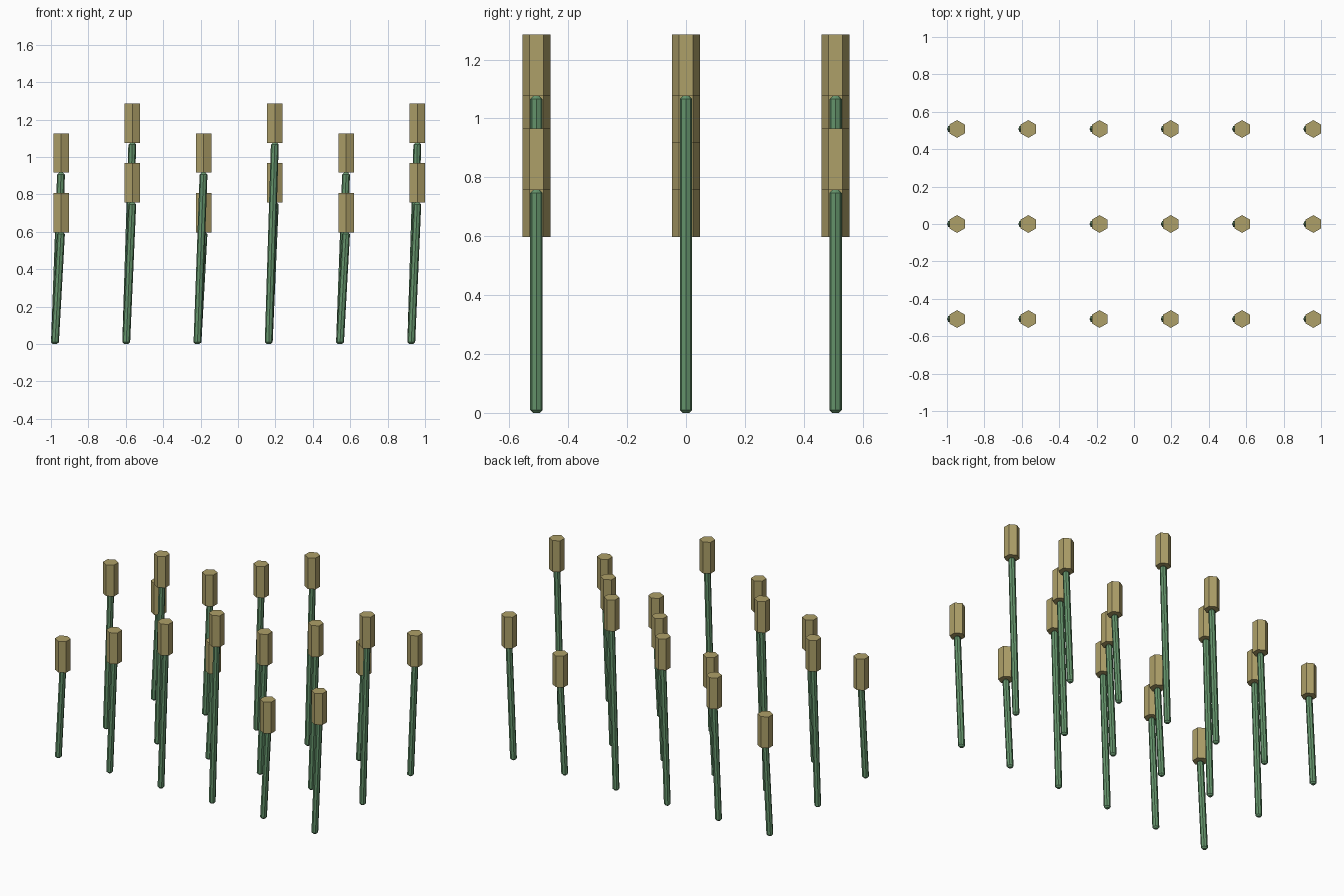
import bpy, bmesh, math
from mathutils import Vector

if "Cube" in bpy.data.objects:
    bpy.data.objects.remove(bpy.data.objects["Cube"])

def material(name, rgb):
    m = bpy.data.materials.new(name)
    m.diffuse_color = (*rgb, 1)
    m.use_nodes = True
    m.node_tree.nodes["Principled BSDF"].inputs["Base Color"].default_value = m.diffuse_color
    return m

GREEN = material("stem_green", (0.13, 0.30, 0.15))
TAN = material("head_tan", (0.42, 0.35, 0.14))

def prism(name, rings, sides, mat):
    """Skin flat horizontal rings given as (x, y, z, radius), capped at both ends."""
    bm = bmesh.new()
    loops = []
    for x, y, z, r in rings:
        loops.append([bm.verts.new((x + r * math.sin(a), y + r * math.cos(a), z))
                      for a in (2 * math.pi * k / sides for k in range(sides))])
    for lo, hi in zip(loops, loops[1:]):
        for k in range(sides):
            n = (k + 1) % sides
            bm.faces.new((lo[k], lo[n], hi[n], hi[k]))
    bm.faces.new(loops[0])
    bm.faces.new(loops[-1])
    bmesh.ops.recalc_face_normals(bm, faces=bm.faces)
    me = bpy.data.meshes.new(name)
    bm.to_mesh(me)
    bm.free()
    me.materials.append(mat)
    bpy.context.collection.objects.link(bpy.data.objects.new(name, me))

HEAD_R, HEAD_H, STEM_R, CHAMFER = 0.0475, 0.21, 0.021, 0.01
LEAN = 0.033

for row in range(3):
    for col in range(6):
        top_x = -0.946 + 0.381 * col
        y = 0.508 * (row - 1)
        length = 0.597 + 0.1595 * ((col + 2 * row) % 4)

        # leaning stem with chamfered ends
        def at(z, r):
            return (top_x - LEAN * (1 - z / length), y, z, r)
        prism("stem", [at(0, STEM_R - CHAMFER), at(CHAMFER, STEM_R),
                       at(length - CHAMFER, STEM_R), at(length, STEM_R - CHAMFER)], 8, GREEN)

        # upright hexagonal head
        prism("head", [(top_x, y, length, HEAD_R),
                       (top_x, y, length + HEAD_H, HEAD_R)], 6, TAN)
